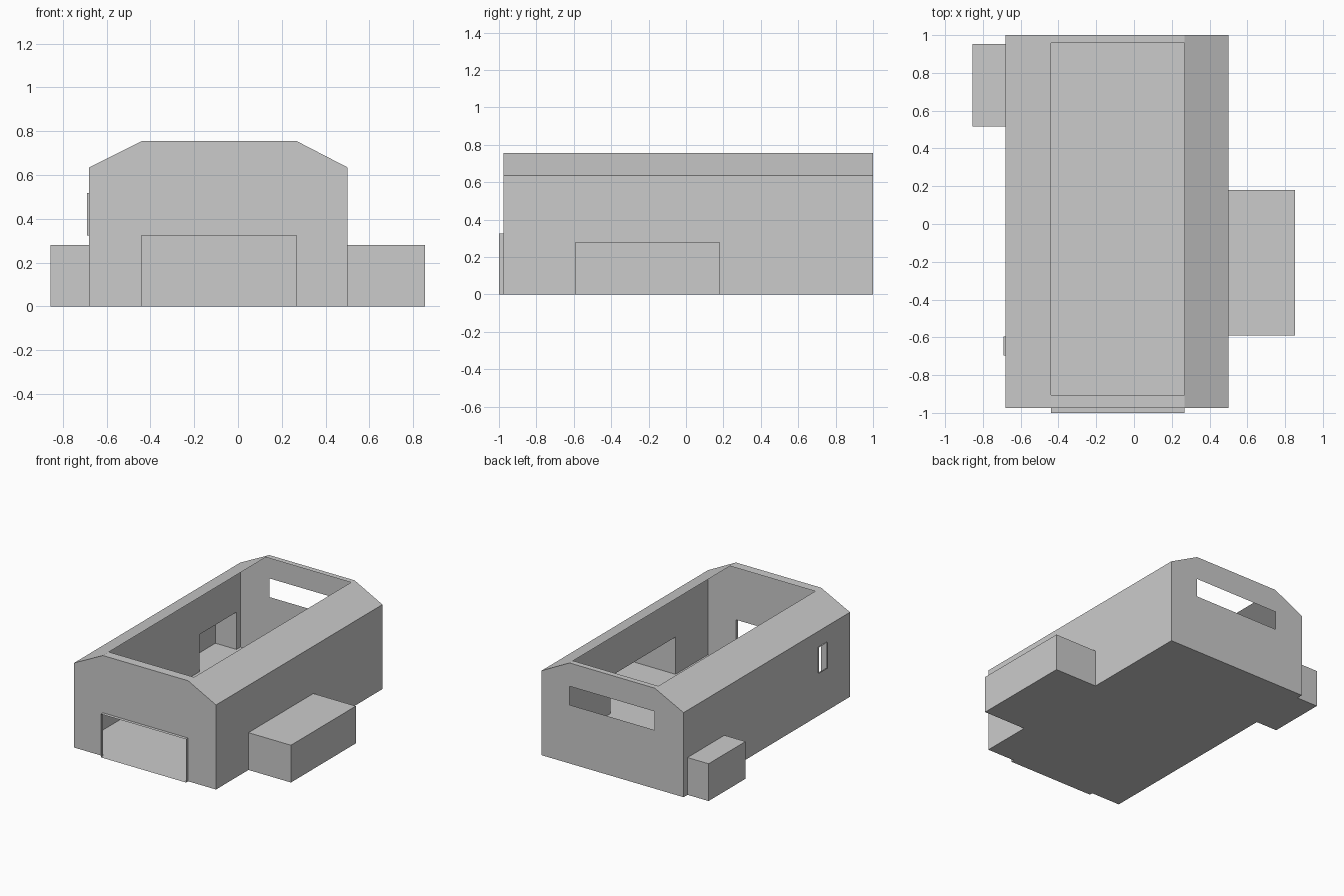
import bpy, bmesh
from mathutils import Vector

if "Cube" in bpy.data.objects:
    bpy.data.objects.remove(bpy.data.objects["Cube"])

# Overall layout: thin-sheet house shell
X0, X1 = -0.68, 0.50          # side walls
R0, R1 = -0.44, 0.268         # roof breaks, door and window edges
Y0, Y1 = -0.975, 1.0          # front and back walls
EAVE, TOP = 0.635, 0.755
CENTRE = Vector((-0.09, 0.0, 0.35))


def sheet(name, polys, centre=CENTRE):
    """Make an object from polygons, all facing away from centre."""
    bm = bmesh.new()
    for poly in polys:
        f = bm.faces.new([bm.verts.new(p) for p in poly])
        f.normal_update()
        if f.normal.dot(f.calc_center_median() - centre) < 0:
            f.normal_flip()
    bmesh.ops.remove_doubles(bm, verts=bm.verts, dist=1e-5)
    mesh = bpy.data.meshes.new(name)
    bm.to_mesh(mesh)
    bm.free()
    obj = bpy.data.objects.new(name, mesh)
    bpy.context.collection.objects.link(obj)
    return obj


def rect(axis, pos, a, b):
    """Rectangle at pos on an axis, with ranges a and b on the other two."""
    pts = [(a[0], b[0]), (a[1], b[0]), (a[1], b[1]), (a[0], b[1])]
    return [p[:axis] + (pos,) + p[axis:] for p in pts]


def open_box(name, xr, yr, zr, skip):
    """Box of sheets, leaving out the sides named in skip as (axis, end)."""
    ranges = (xr, yr, zr)
    polys = []
    for axis in range(3):
        a, b = [ranges[i] for i in range(3) if i != axis]
        for end in (0, 1):
            if (axis, end) not in skip:
                polys.append(rect(axis, ranges[axis][end], a, b))
    sheet(name, polys, Vector([sum(r) / 2 for r in ranges]))


def end_wall(name, y, hole):
    """Gable wall with an opening across the middle, between heights hole."""
    polys = [[(xa, y, 0), (xb, y, 0), (xb, y, TOP), (xa, y, EAVE)]
             for xa, xb in ((X0, R0), (X1, R1))]
    for z in ((0, hole[0]), (hole[1], TOP)):
        if z[1] > z[0]:
            polys.append(rect(1, y, (R0, R1), z))
    sheet(name, polys)


def side_wall(name, x, holes):
    """Long wall with rectangular openings given as (y range, z range)."""
    ys = sorted({Y0, Y1, *[v for h in holes for v in h[0]]})
    zs = sorted({0, EAVE, *[v for h in holes for v in h[1]]})
    polys = []
    for ya, yb in zip(ys, ys[1:]):
        for za, zb in zip(zs, zs[1:]):
            if not any(h[0][0] <= ya < h[0][1] and h[1][0] <= za < h[1][1]
                       for h in holes):
                polys.append(rect(0, x, (ya, yb), (za, zb)))
    sheet(name, polys)


# Openings
door = (0, 0.325)
back_window = (0.44, 0.58)
left_bay = ((0.515, 0.953), (0, 0.28))
slot = ((-0.695, -0.595), (0.325, 0.518))
right_bay = ((-0.59, 0.18), (0, 0.28))

# Floor and walls
sheet("floor", [rect(2, 0, (X0, X1), (Y0, Y1))])
end_wall("front_wall", Y0, door)
end_wall("back_wall", Y1, back_window)
side_wall("left_wall", X0, [left_bay, slot])
side_wall("right_wall", X1, [right_bay])

# Sloped roof sides and the narrow flat strips at each end of the skylight
roof = [[(xa, Y0, EAVE), (xa, Y1, EAVE), (xb, Y1, TOP), (xb, Y0, TOP)]
        for xa, xb in ((X0, R0), (X1, R1))]
roof += [rect(2, TOP, (R0, R1), y) for y in ((Y0, -0.905), (0.958, Y1))]
sheet("roof", roof)

# Side bays, open to the room
open_box("left_bay", (-0.855, X0), *left_bay, skip=[(0, 1)])
open_box("right_bay", (X1, 0.853), *right_bay, skip=[(0, 0)])

# Shallow frames around the front door and the narrow side window
open_box("door_frame", (R0, R1), (-1.0, Y0), door, skip=[(1, 0), (1, 1)])
open_box("side_window_frame", (-0.69, X0), *slot, skip=[(0, 0), (0, 1)])
